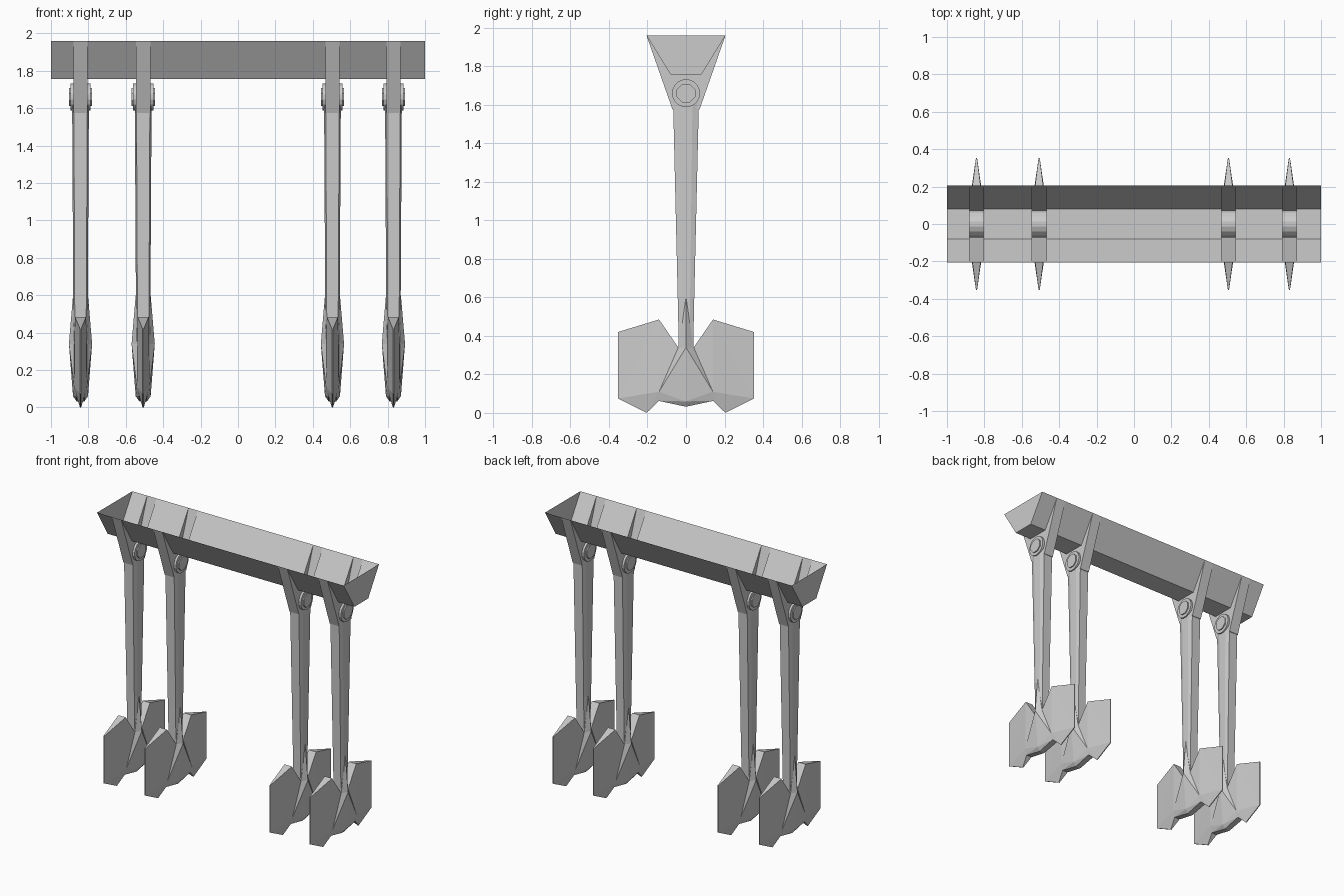
import bpy, bmesh, math
from mathutils import Matrix

if "Cube" in bpy.data.objects:
    bpy.data.objects.remove(bpy.data.objects["Cube"])

XS = [-0.842, -0.507, 0.505, 0.831]
HW = 0.038  # half width of a hanger bracket


def finish(name, bm, x=0.0):
    bmesh.ops.remove_doubles(bm, verts=bm.verts, dist=0.0005)
    bmesh.ops.recalc_face_normals(bm, faces=bm.faces)
    me = bpy.data.meshes.new(name)
    bm.to_mesh(me)
    bm.free()
    ob = bpy.data.objects.new(name, me)
    ob.location.x = x
    bpy.context.collection.objects.link(ob)
    return ob


def strip(bm, profile, x0, x1):
    # sweep an open (y, z) profile along x
    for (ya, za), (yb, zb) in zip(profile, profile[1:]):
        bm.faces.new([bm.verts.new(p) for p in
                      ((x0, ya, za), (x1, ya, za), (x1, yb, zb), (x0, yb, zb))])


def cap(bm, profile, x):
    bm.faces.new([bm.verts.new((x, y, z)) for y, z in profile])


def disc(bm, r, half, sides):
    m = Matrix.Translation((0, 0, 1.66)) @ Matrix.Rotation(math.pi / 2, 4, 'Y') \
        @ Matrix.Rotation(math.pi / sides, 4, 'Z')
    bmesh.ops.create_cone(bm, cap_ends=True, segments=sides, radius1=r,
                          radius2=r, depth=2 * half, matrix=m)


trough = [(-0.205, 1.96), (-0.08, 1.757), (0.08, 1.757), (0.205, 1.96)]
bracket = [(-0.205, 1.96), (-0.07, 1.575), (0.07, 1.575), (0.205, 1.96)]

# Open-topped beam, interrupted where the brackets sit
bm = bmesh.new()
stops = [-1.0] + [x + s * HW for x in XS for s in (-1, 1)] + [1.0]
for a, b in zip(stops[::2], stops[1::2]):
    strip(bm, trough, a, b)
cap(bm, trough, -1.0)
cap(bm, trough, 1.0)
finish("trough_beam", bm)


def make_bracket(i, x):
    bm = bmesh.new()
    strip(bm, bracket, -HW, HW)
    for s in (-HW, HW):
        cap(bm, trough + bracket[-2:0:-1], s)
    finish(f"hanger_bracket_{i}", bm, x)


def make_pivot(i, x):
    bm = bmesh.new()
    disc(bm, 0.073, 0.054, 16)
    finish(f"pivot_eye_{i}", bm, x)
    bm = bmesh.new()
    disc(bm, 0.052, 0.062, 8)
    finish(f"pivot_bolt_{i}", bm, x)


def make_arm(i, x):
    # tapered eight-sided bar
    bm = bmesh.new()
    rings = []
    for z, hx, hy in ((1.66, 0.045, 0.068), (0.6, 0.039, 0.043), (0.28, 0.036, 0.036)):
        q = [(hx, hy * 0.5), (hx * 0.8, hy)]
        pts = q + [(-a, b) for a, b in q[::-1]]
        pts += [(-a, -b) for a, b in pts]
        rings.append([bm.verts.new((a, b, z)) for a, b in pts])
    for r, s in zip(rings, rings[1:]):
        for k in range(8):
            n = (k + 1) % 8
            bm.faces.new((r[k], r[n], s[n], s[k]))
    bm.faces.new(rings[0])
    bm.faces.new(rings[-1])
    finish(f"swing_arm_{i}", bm, x)


# Double blade: half-thickness x, then y, z for one quarter
BLADE = {
    'K': (0.040, 0, 0.60), 'A': (0.034, 0.04, 0.34), 'B': (0.030, 0.14, 0.485),
    'C': (0.003, 0.353, 0.42), 'D': (0.003, 0.353, 0.075), 'E': (0.003, 0.205, 0.0),
    'F': (0.022, 0.14, 0.062), 'G': (0.020, 0, 0.032), 'M': (0.062, 0, 0.34),
    'N': (0.040, 0, 0.06), 'P': (0.034, 0.14, 0.11),
}
FACES = ['KAM', 'MAP', 'ABP', 'BDP', 'BCD', 'DEP', 'EFP', 'MPN', 'NPF', 'NFG']
RIM = 'KABCDEFG'


def make_blade(i, x):
    bm = bmesh.new()

    def vert(k, sx, sy):
        a, b, c = BLADE[k]
        return bm.verts.new((a * sx, b * sy, c))
    for sy in (-1, 1):
        for sx in (-1, 1):
            for f in FACES:
                bm.faces.new([vert(k, sx, sy) for k in f])
        for a, b in zip(RIM, RIM[1:]):
            bm.faces.new([vert(a, 1, sy), vert(b, 1, sy), vert(b, -1, sy), vert(a, -1, sy)])
    finish(f"paddle_blade_{i}", bm, x)


for i, x in enumerate(XS, 1):
    make_bracket(i, x)
    make_pivot(i, x)
    make_arm(i, x)
    make_blade(i, x)
